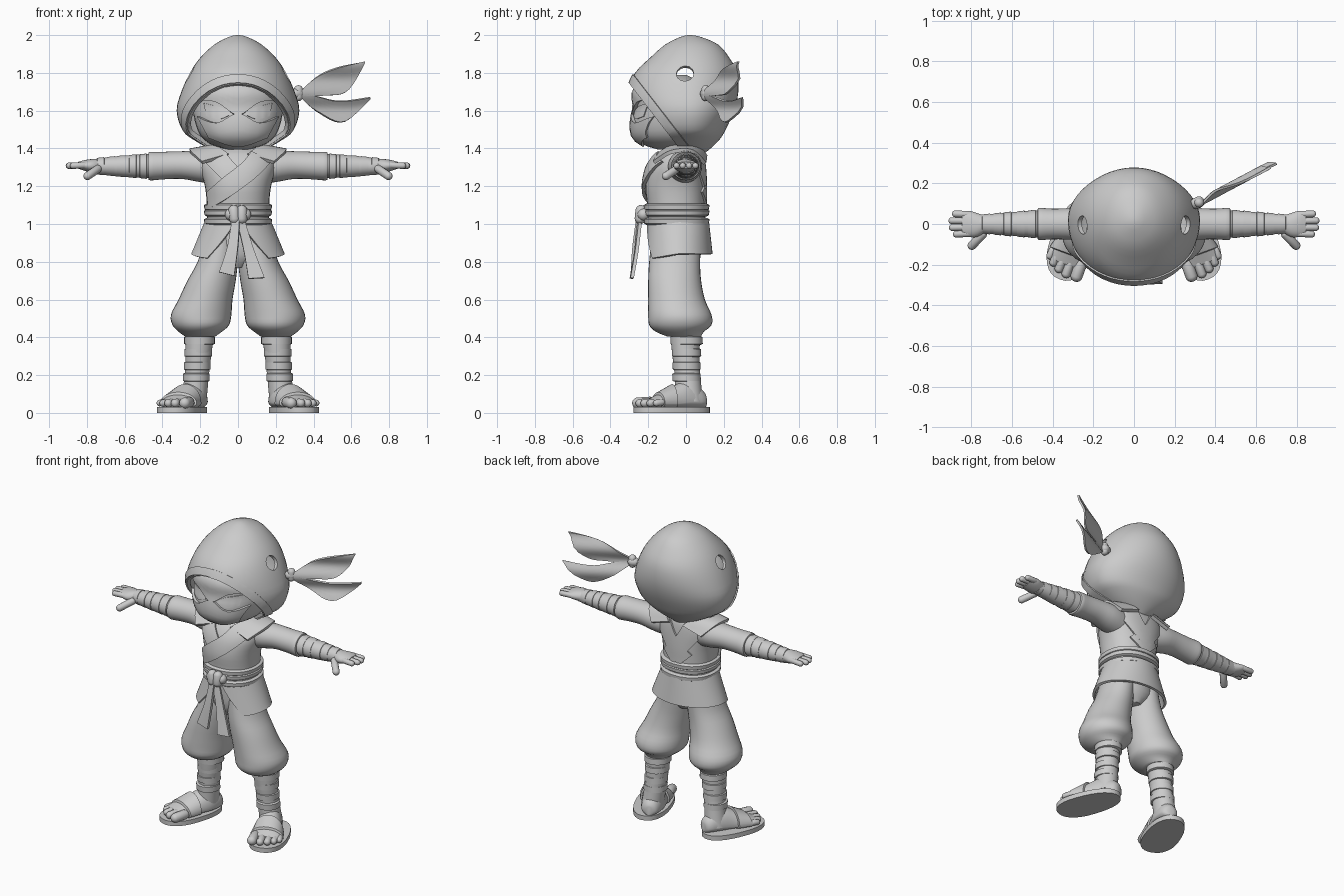
import bpy, bmesh
from math import sin, cos, pi, radians, copysign
from mathutils import Vector, Matrix
from mathutils.bvhtree import BVHTree

if "Cube" in bpy.data.objects:
    bpy.data.objects.remove(bpy.data.objects["Cube"])

grey = bpy.data.materials.new("plain_grey")
grey.use_nodes = True
grey.diffuse_color = (.6, .6, .6, 1)
grey.node_tree.nodes["Principled BSDF"].inputs["Base Color"].default_value = (.6, .6, .6, 1)
parts = []


def finish(name, bm, thick=0, offset=0):
    mesh = bpy.data.meshes.new(name)
    bm.to_mesh(mesh)
    bm.free()
    obj = bpy.data.objects.new(name, mesh)
    bpy.context.collection.objects.link(obj)
    mesh.materials.append(grey)
    if thick:
        mod = obj.modifiers.new("thickness", 'SOLIDIFY')
        mod.thickness, mod.offset = thick, offset
    parts.append(obj)
    return obj


def mirrored(obj):
    twin = obj.copy()
    twin.data = obj.data.copy()
    twin.data.transform(Matrix.Scale(-1, 4, (1, 0, 0)))
    twin.data.flip_normals()
    twin.name = obj.name.replace("left", "right")
    bpy.context.collection.objects.link(twin)
    parts.append(twin)


def spline(points, u):
    p = [Vector(q) for q in points]
    last = len(p) - 1
    s = min(int(u * last), last - 1)
    t = u * last - s
    a, b, c, d = p[max(s - 1, 0)], p[s], p[s + 1], p[min(s + 2, last)]
    return b + (c - a) * (t / 2) + (a * 2 - b * 5 + c * 4 - d) * (t * t / 2) \
        + (b * 3 - a - c * 3 + d) * (t ** 3 / 2)


def loft_mesh(rings, axis='z', steps=3, power=2, sides=32):
    # ring: position on axis, two centres, first radius, second radius (front, back)
    bm = bmesh.new()
    rings = [r if len(r) == 6 else r + (r[-1],) for r in rings]
    count = (len(rings) - 1) * steps
    loops = []
    for i in range(count + 1):
        pos, c1, c2, r1, front, back = spline(rings, i / count)
        loop = []
        for k in range(sides):
            a = 2 * pi * k / sides
            s, c = [copysign(abs(v) ** (2 / power), v) for v in (sin(a), cos(a))]
            p, q = c1 + r1 * s, c2 + (back if c > 0 else front) * c
            loop.append(bm.verts.new({'x': (pos, p, q), 'y': (p, pos, q), 'z': (p, q, pos)}[axis]))
        loops.append(loop)
    for low, high in zip(loops, loops[1:]):
        for k in range(sides):
            n = (k + 1) % sides
            bm.faces.new((low[k], low[n], high[n], high[k]))
    bm.faces.new(loops[0])
    bm.faces.new(loops[-1])
    bmesh.ops.recalc_face_normals(bm, faces=bm.faces)
    return bm


def loft(name, rings, **options):
    return finish(name, loft_mesh(rings, **options))


def grid(name, fn, nu, nv, thick):
    bm = bmesh.new()
    v = [[bm.verts.new(fn(i / nu, j / nv)) for j in range(nv + 1)] for i in range(nu + 1)]
    for i in range(nu):
        for j in range(nv):
            bm.faces.new((v[i][j], v[i + 1][j], v[i + 1][j + 1], v[i][j + 1]))
    return finish(name, bm, thick)


def ribbon(name, edge_a, edge_b, thick=.015, place=lambda p: p):
    return grid(name, lambda u, v: place(spline(edge_a, u).lerp(spline(edge_b, u), v)), 16, 6, thick)


def drape(tree, side, lift):
    def place(p):
        hit = tree.ray_cast(Vector((p.x, side * 2, p.y)), Vector((0, -side, 0)))[0]
        return (hit or Vector((p.x, side * .1, p.y))) + Vector((0, side * lift, 0))
    return place


def capsules(name, rods):
    bm = bmesh.new()
    for start, end, radius in rods:
        a, b = Vector(start), Vector(end)
        half = max((b - a).length / 2 - radius, 0)
        new = bmesh.ops.create_uvsphere(bm, u_segments=12, v_segments=9, radius=radius)['verts']
        turn = (b - a).to_track_quat('Z', 'Y').to_matrix()
        for v in new:
            v.co.z += copysign(half, v.co.z)
            v.co = turn @ v.co + (a + b) / 2
    return finish(name, bm)


# Hood: closed shell cut by the slanted face opening
hood_rings = [(1.36, 0, .02, .05, .1, .06), (1.4, 0, .02, .14, .2, .11), (1.45, 0, .02, .23, .27, .16),
              (1.5, 0, .02, .295, .3, .19), (1.6, 0, .02, .325, .32, .235), (1.7, 0, .02, .3, .33, .257),
              (1.8, 0, .02, .255, .29, .25), (1.88, 0, .02, .2, .21, .21), (1.95, 0, .02, .125, .13, .15),
              (1.99, 0, .02, .05, .05, .06), (2, 0, .02, .01, .01, .01)]
rim_point, rim_normal = Vector((0, -.31, 1.756)), Vector((0, -.35, -.27)).normalized()


def cut(bm, point, **clear):
    bmesh.ops.bisect_plane(bm, geom=bm.verts[:] + bm.edges[:] + bm.faces[:], plane_co=point,
                           plane_no=rim_normal, **clear)


bm = loft_mesh(hood_rings, sides=48)
cut(bm, rim_point, clear_outer=True)
hood = finish("hood", bm, .022, -1)
cutter = capsules("hood_hole_cutter", [((s * .1, -.005, 1.72), (s * .4, -.005, 1.87), .047) for s in (1, -1)])
cutter.hide_render = True
holes = hood.modifiers.new("holes", 'BOOLEAN')
holes.object = cutter

bm = loft_mesh(hood_rings, sides=48)
centre = Matrix.Translation((0, 0, 1.65))
bm.transform(centre @ Matrix.Scale(1.025, 4) @ centre.inverted())
cut(bm, rim_point, clear_outer=True)
cut(bm, rim_point - rim_normal * .045, clear_inner=True)
finish("hood_rim", bm, .02, -1)

# Face with brow band, mask and eyes
face = loft_mesh([(1.395, 0, -.06, .06, .09, .08), (1.42, 0, -.05, .14, .175, .1), (1.47, 0, -.05, .2, .225, .12),
                  (1.55, 0, -.05, .23, .23, .15), (1.62, 0, -.05, .235, .215, .15), (1.7, 0, -.05, .215, .22, .12),
                  (1.76, 0, -.05, .15, .16, .1), (1.79, 0, -.05, .04, .05, .05)], power=2.2)
face_tree = BVHTree.FromBMesh(face)
finish("face", face)
raised = drape(face_tree, -1, .008)
ribbon("brow_band", [(-.16, 1.73), (0, 1.75), (.16, 1.73)],
       [(-.205, 1.655), (-.11, 1.645), (0, 1.575), (.11, 1.645), (.205, 1.655)], .02, raised)
ribbon("mouth_mask", [(-.21, 1.57), (-.11, 1.535), (0, 1.585), (.11, 1.535), (.21, 1.57)],
       [(-.15, 1.46), (0, 1.415), (.15, 1.46)], .02, raised)
mirrored(ribbon("left_eye", [(.045, 1.597), (.1, 1.62), (.18, 1.64)], [(.045, 1.575), (.1, 1.555), (.165, 1.57)],
                .008, drape(face_tree, -1, .002)))

# Headband knot and its two streaming tails
capsules("headband_knot", [((.28, .09, 1.69), (.345, .12, 1.69), .028), ((.32, .105, 1.65), (.32, .105, 1.735), .024)])


def stream(p):
    return Vector((p.x, .1 + (p.x - .31) * .53 + .015 * sin(p.y * 40), p.y))


ribbon("headband_tail_upper", [(.33, 1.705), (.42, 1.78), (.52, 1.825), (.67, 1.86)],
       [(.33, 1.68), (.46, 1.68), (.58, 1.705), (.67, 1.855)], .012, stream)
ribbon("headband_tail_lower", [(.33, 1.695), (.42, 1.675), (.54, 1.65), (.7, 1.67)],
       [(.33, 1.67), (.42, 1.595), (.56, 1.54), (.7, 1.665)], .012, stream)

# Torso and crossed collar
torso = loft_mesh([(1, 0, -.05, .165, .155), (1.1, 0, -.05, .165, .155, .15), (1.2, 0, -.05, .175, .165, .15),
                   (1.3, 0, -.04, .2, .155, .135), (1.37, 0, -.03, .18, .12, .115), (1.4, 0, -.02, .1, .09, .08),
                   (1.46, 0, -.01, .075, .07)], power=2.2)
torso_tree = BVHTree.FromBMesh(torso)
finish("torso", torso)
ribbon("left_lapel", [(.175, 1.33), (.08, 1.235), (-.05, 1.14), (-.15, 1.08)],
       [(.07, 1.38), (.02, 1.32), (-.07, 1.25), (-.16, 1.17)], .018, drape(torso_tree, -1, .012))
ribbon("right_lapel", [(-.175, 1.33), (-.08, 1.235), (0, 1.175)], [(-.07, 1.38), (-.02, 1.32), (.05, 1.25)],
       .015, drape(torso_tree, -1, .004))
mirrored(ribbon("left_collar_wing", [(.05, -.15, 1.365), (.11, -.07, 1.41), (.1, .05, 1.41), (.05, .105, 1.36)],
                [(.19, -.17, 1.325), (.25, -.08, 1.38), (.245, .03, 1.385), (.18, .1, 1.32)], .02))
mirrored(ribbon("left_back_band", [(.175, 1.325), (.08, 1.2), (-.02, 1.09)], [(.05, 1.37), (0, 1.28), (-.1, 1.17)],
                .014, drape(torso_tree, 1, .005)))

# Belt wraps, knot and hanging ends
for i, z in enumerate((.995, 1.04, 1.07)):
    loft(f"belt_wrap_{i + 1}", [(z, 0, -.05, .165, .16), (z + .008, 0, -.05, .178, .172),
                                (z + .03, 0, -.05, .18, .174), (z + .038, 0, -.05, .165, .16)], steps=1, power=2.2)
capsules("belt_knot", [((-.025, -.235, 1.1), (-.015, -.245, 1), .03), ((.02, -.235, 1.1), (.02, -.245, 1), .03),
                       ((-.07, -.225, 1.05), (.07, -.225, 1.05), .033)])
ribbon("belt_end_right", [(-.03, -.245, 1.03), (-.055, -.265, .88), (-.1, -.28, .745)],
       [(.01, -.255, 1.03), (0, -.275, .88), (-.02, -.285, .725)], .018)
ribbon("belt_end_left", [(-.01, -.25, 1.03), (.03, -.265, .86), (.055, -.29, .71)],
       [(.03, -.24, 1.03), (.085, -.26, .86), (.14, -.285, .715)], .018)


# Tunic skirt, parted at the front
def skirt(u, v):
    gap = .05 + .68 * v
    a = gap + (2 * pi - 2 * gap) * u
    flare = .165 + .075 * v
    return (flare * sin(a), -.042 - (.155 + .02 * v) * cos(a), 1.02 - .18 * v - .03 * v * max(0, cos(a)))


grid("tunic_skirt", skirt, 56, 6, .016)
loft("pelvis", [(.77, 0, -.05, .05, .09), (.84, 0, -.05, .15, .13), (.98, 0, -.05, .155, .14)])

# Arms: sleeve, wrapped forearm, hand
left = [
    loft("left_sleeve", [(.1, -.01, 1.3, .08, .09), (.2, -.005, 1.305, .09, .083), (.3, 0, 1.312, .078, .073),
                         (.4, 0, 1.309, .075, .073), (.465, 0, 1.306, .079, .075), (.475, 0, 1.306, .066, .063)], axis='x'),
    loft("left_forearm", [(.43, 0, 1.308, .068, .064), (.55, 0, 1.306, .062, .06), (.65, 0, 1.305, .053, .052),
                          (.77, 0, 1.305, .045, .038)], axis='x')]
for i, (x, r) in enumerate(((.48, .07), (.535, .066), (.6, .061), (.65, .056), (.705, .051))):
    left.append(loft(f"left_arm_wrap_{i + 1}", [(x, 0, 1.306, r - .01, r - .013), (x + .004, 0, 1.306, r, r - .003),
                                                (x + .04, 0, 1.306, r - .004, r - .007),
                                                (x + .045, 0, 1.306, r - .014, r - .017)], axis='x', steps=1))
left.append(loft("left_palm", [(.73, 0, 1.308, .04, .036), (.77, -.005, 1.308, .058, .036),
                               (.81, 0, 1.31, .064, .029), (.845, 0, 1.311, .055, .018)], axis='x'))
left.append(capsules("left_fingers", [((.79, y, 1.312), (tip, y * 1.1, 1.308), .017) for y, tip in
                                      ((-.046, .89), (-.016, .91), (.015, .912), (.046, .895))]
                     + [((.73, -.035, 1.3), (.81, -.12, 1.245), .022)]))

# Legs: baggy trousers and wrapped shins
left.append(loft("left_trouser", [(.95, .085, -.05, .08, .13), (.8, .108, -.06, .106, .135), (.7, .14, -.06, .128, .14),
                                  (.6, .172, -.05, .143, .15), (.52, .195, -.035, .16, .165, .17),
                                  (.465, .197, -.03, .15, .165, .165), (.43, .2, -.025, .115, .135, .12),
                                  (.405, .2, -.01, .08, .09)]))
left.append(loft("left_shin", [(.43, .203, -.005, .078, .08), (.3, .21, 0, .068, .072),
                               (.2, .218, .008, .064, .068), (.06, .235, .015, .068, .075)]))
for i, (z, x, r) in enumerate(((.36, .204, .081), (.295, .21, .073), (.225, .216, .07), (.165, .221, .071))):
    left.append(loft(f"left_shin_wrap_{i + 1}", [(z, x, .004, r - .012, r - .008), (z + .005, x, .004, r, r + .004),
                                                 (z + .042, x, .002, r, r + .004),
                                                 (z + .047, x, .002, r - .012, r - .008)], steps=1))

# Feet: sandal sole, strap and toes, turned outward
foot = [
    loft("left_sole", [(0, .025, -.13, .112, .18, .24), (.03, .025, -.13, .112, .18, .24)], steps=1, power=2.3),
    loft("left_foot", [(.1, 0, .06, .02, .03), (.08, 0, .06, .05, .035, .06), (0, 0, .06, .072, .04, .11),
                       (-.08, .012, .05, .08, .025, .095), (-.16, .022, .05, .094, .025, .055),
                       (-.23, .027, .05, .09, .02, .022)], axis='y'),
    loft("left_sandal_strap", [(-.09, .014, .05, .08, .03, .085), (-.094, .014, .05, .092, .03, .103),
                               (-.175, .023, .05, .104, .03, .06), (-.18, .023, .05, .09, .03, .045)],
         axis='y', steps=1),
    capsules("left_toes", [((x, -.17, .058), (x * 1.05, tip, .05), r) for x, tip, r in
                           ((-.045, -.295, .03), (.005, -.295, .023), (.045, -.283, .022),
                            (.08, -.262, .02), (.107, -.235, .018))])]
for obj in foot:
    obj.data.transform(Matrix.Translation((.235, .01, 0)) @ Matrix.Rotation(radians(20), 4, 'Z'))
for obj in left + foot:
    mirrored(obj)

# Bake modifiers, drop the cutter, smooth everything
bpy.ops.object.select_all(action='DESELECT')
for obj in parts:
    obj.select_set(True)
bpy.context.view_layer.objects.active = hood
bpy.ops.object.convert(target='MESH')
bpy.data.objects.remove(cutter)
bpy.ops.object.shade_smooth_by_angle(angle=radians(40))
